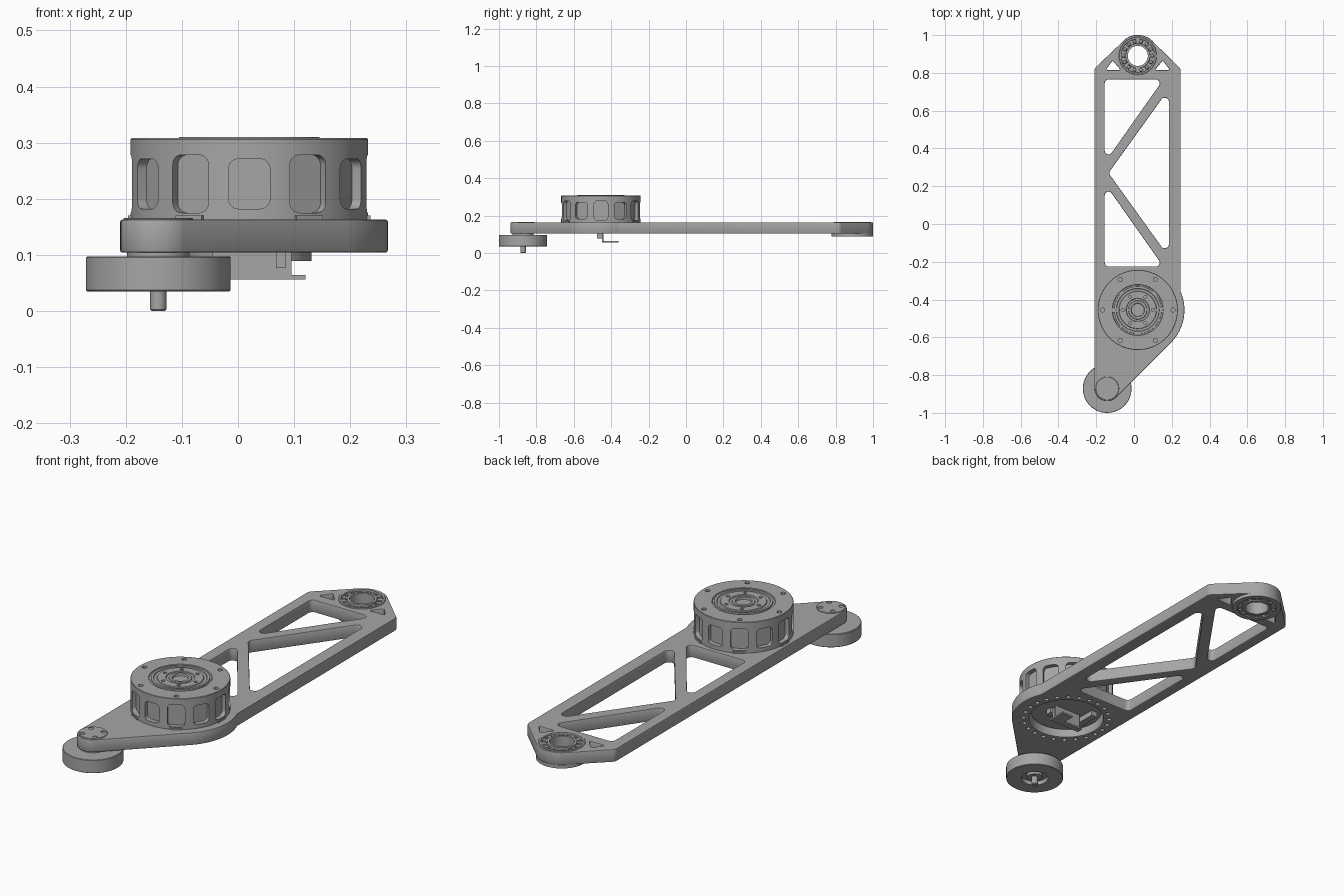
import bpy, bmesh, math
from math import pi, cos, sin, radians
from mathutils import Vector, Matrix

if "Cube" in bpy.data.objects:
    bpy.data.objects.remove(bpy.data.objects["Cube"])

GREY = bpy.data.materials.new("machined_grey")
GREY.use_nodes = True
GREY.diffuse_color = (0.38, 0.38, 0.38, 1)
GREY.node_tree.nodes["Principled BSDF"].inputs["Base Color"].default_value = GREY.diffuse_color

MOTOR = Vector((0.02, -0.455, 0))
HUB = Vector((0.02, 0.89, 0))
WHEEL = Vector((-0.142, -0.871, 0))


def finish(obj, angle=30):
    if not obj.data.materials:
        obj.data.materials.append(GREY)
    bpy.ops.object.select_all(action='DESELECT')
    obj.select_set(True)
    bpy.context.view_layer.objects.active = obj
    bpy.ops.object.shade_smooth_by_angle(angle=radians(angle))
    return obj


def from_bmesh(name, bm):
    bmesh.ops.recalc_face_normals(bm, faces=bm.faces)
    mesh = bpy.data.meshes.new(name)
    bm.to_mesh(mesh)
    bm.free()
    obj = bpy.data.objects.new(name, mesh)
    bpy.context.collection.objects.link(obj)
    return finish(obj)


def lathe(name, centre, profile, steps=96, closed=False):
    """Spin (radius, z) points around a vertical axis."""
    bm = bmesh.new()
    vs = [bm.verts.new((r, 0, z)) for r, z in profile]
    pairs = list(zip(vs, vs[1:])) + ([(vs[-1], vs[0])] if closed else [])
    edges = [bm.edges.new(p) for p in pairs]
    bmesh.ops.spin(bm, geom=vs + edges, cent=(0, 0, 0), axis=(0, 0, 1), angle=2 * pi, steps=steps)
    bmesh.ops.remove_doubles(bm, verts=bm.verts, dist=1e-5)
    bmesh.ops.translate(bm, verts=bm.verts, vec=centre)
    return from_bmesh(name, bm)


def ring(centre, radius, count, start=0.0):
    return [centre + radius * Vector((cos(a), sin(a), 0))
            for a in (start + 2 * pi * i / count for i in range(count))]


def arc(centre, r, a0, a1, n=16):
    return [(centre[0] + r * cos(a), centre[1] + r * sin(a))
            for a in (radians(a0 + (a1 - a0) * i / n) for i in range(n + 1))]


def rounded(points, r, n=6):
    """Polygon with every corner replaced by a tangent arc."""
    pts, out = [Vector((*p, 0)) for p in points], []
    for i, p in enumerate(pts):
        a = (pts[i - 1] - p).normalized()
        b = (pts[(i + 1) % len(pts)] - p).normalized()
        half = a.angle(b) / 2
        c = p + (a + b).normalized() * r / sin(half)
        u, v = (p + a * r / math.tan(half) - c), (p + b * r / math.tan(half) - c)
        out += [tuple((c + u.normalized().slerp(v.normalized(), k / n) * r)[:2]) for k in range(n + 1)]
    return out


def sheet(name, loops, z0, z1, bevel=0.0):
    """Extruded flat outline; every loop after the first is a hole."""
    cu = bpy.data.curves.new(name, 'CURVE')
    cu.dimensions, cu.fill_mode = '2D', 'BOTH'
    cu.extrude, cu.bevel_depth, cu.offset, cu.bevel_resolution = (z1 - z0) / 2 - bevel, bevel, -bevel, 1
    for loop in loops:
        sp = cu.splines.new('POLY')
        sp.points.add(len(loop) - 1)
        sp.use_cyclic_u = True
        for q, (x, y) in zip(sp.points, loop):
            q.co = (x, y, 0, 1)
    obj = bpy.data.objects.new(name, cu)
    bpy.context.collection.objects.link(obj)
    obj.location.z = (z0 + z1) / 2
    bpy.ops.object.select_all(action='DESELECT')
    obj.select_set(True)
    bpy.context.view_layer.objects.active = obj
    bpy.ops.object.convert(target='MESH')
    return finish(bpy.context.object)


def box(name, x, y, z):
    bm = bmesh.new()
    m = Matrix.Translation([(a + b) / 2 for a, b in (x, y, z)]) @ Matrix.Diagonal(
        [b - a for a, b in (x, y, z)] + [1])
    bmesh.ops.create_cube(bm, size=1, matrix=m)
    return from_bmesh(name, bm)


def cut(target, cutter):
    mod = target.modifiers.new("cut", 'BOOLEAN')
    mod.operation, mod.solver, mod.object = 'DIFFERENCE', 'EXACT', cutter
    bpy.context.view_layer.objects.active = target
    bpy.ops.object.modifier_apply(modifier=mod.name)
    bpy.data.objects.remove(cutter)
    finish(target)


def drill(target, points, r, z0, z1):
    bm = bmesh.new()
    for p in points:
        bmesh.ops.create_cone(bm, cap_ends=True, segments=16, radius1=r, radius2=r, depth=z1 - z0,
                              matrix=Matrix.Translation((p.x, p.y, (z0 + z1) / 2)))
    cut(target, from_bmesh("drill", bm))


# Arm plate: outline of arcs, truss windows, bearing seat and motor opening
outline = (arc((0.217, 0.81), 0.03, 0, 45) + arc(HUB, 0.11, 45, 135, 32)
           + arc((-0.18, 0.81), 0.03, 135, 180) + arc(WHEEL, 0.067, 180, 315, 32)
           + arc(MOTOR, 0.247, -45, 23, 32))
holes = [
    rounded([(-0.155, 0.765), (0.155, 0.765), (-0.155, 0.325)], 0.02),
    rounded([(-0.135, 0.27), (0.185, 0.715), (0.185, -0.175)], 0.022),
    rounded([(-0.155, 0.215), (0.155, -0.225), (-0.155, -0.225)], 0.02),
    rounded([(-0.15, 0.815), (-0.07, 0.815), (-0.113, 0.865)], 0.004),
    rounded([(0.19, 0.815), (0.11, 0.815), (0.153, 0.865)], 0.004),
    arc(HUB, 0.099, 0, 354, 59),
    arc(MOTOR, 0.168, 0, 355, 71),
]
holes += [arc(p, 0.009, 0, 330, 11) for p in ring(MOTOR, 0.194, 24, pi / 24)]
sheet("arm_plate", [outline] + holes, 0.104, 0.163, 0.004)

# Motor housing: cap with ring grooves above, shallow cavity beneath
housing = lathe("motor_housing", MOTOR, [
    (0, 0.14), (0.16, 0.14), (0.16, 0.162), (0.212, 0.162), (0.212, 0.306), (0.21, 0.308),
    (0.135, 0.308), (0.133, 0.304), (0.126, 0.304), (0.125, 0.31), (0.114, 0.31), (0.112, 0.306),
    (0.1, 0.306), (0.098, 0.31), (0.062, 0.31), (0.06, 0.306), (0.05, 0.306), (0.048, 0.309),
    (0.036, 0.309), (0.034, 0.3), (0, 0.3)], 120)

# Side windows, alternately tall and short
bm = bmesh.new()
for i in range(12):
    h = 0.0515 if i % 2 == 0 else 0.0445
    loop = rounded([(-0.037, -h), (0.037, -h), (0.037, h), (-0.037, h)], 0.018)
    turn = Matrix.Translation(MOTOR + Vector((0, 0, 0.2265))) @ Matrix.Rotation(i * pi / 6, 4, 'Z')
    face = bm.faces.new([bm.verts.new(turn @ Vector((0.19, u, v))) for u, v in loop])
    ext = bmesh.ops.extrude_face_region(bm, geom=[face])
    shift = turn.to_3x3() @ Vector((0.05, 0, 0))
    bmesh.ops.translate(bm, verts=[g for g in ext["geom"] if isinstance(g, bmesh.types.BMVert)], vec=shift)
cut(housing, from_bmesh("window_cutter", bm))
drill(housing, ring(MOTOR, 0.186, 6), 0.011, 0.298, 0.32)
drill(housing, ring(MOTOR, 0.08, 6), 0.008, 0.3, 0.32)

# Mounting feet around the motor base
for i in range(6):
    foot = box(f"motor_foot_{i + 1}", (0.19, 0.216), (-0.027, 0.027), (0.162, 0.17))
    foot.location = MOTOR
    foot.rotation_euler.z = i * pi / 3

# Sensor bracket hanging below the motor
box("bracket_wall", (-0.045, 0.095), (-0.45, -0.44), (0.057, 0.142))
box("bracket_ledge", (0.06, 0.12), (-0.45, -0.362), (0.056, 0.064))
box("bracket_ledge_side", (-0.045, 0.06), (-0.45, -0.42), (0.056, 0.064))
box("bracket_rib", (0.068, 0.085), (-0.475, -0.45), (0.077, 0.142))
box("bracket_base", (-0.09, 0.1), (-0.5, -0.47), (0.115, 0.142))
box("bracket_base_side", (-0.09, -0.06), (-0.47, -0.37), (0.115, 0.142))

# Bearing at the far end of the arm
lathe("bearing_outer_ring", HUB, [(0.1, 0.106), (0.1, 0.163), (0.098, 0.165), (0.09, 0.165), (0.088, 0.155),
                                  (0.088, 0.089), (0.111, 0.089), (0.111, 0.106)], 72, True)
lathe("bearing_inner_ring", HUB, [(0.053, 0.089), (0.053, 0.165), (0.064, 0.165), (0.066, 0.155),
                                  (0.066, 0.089)], 72, True)
cage = lathe("bearing_cage", HUB, [(0.065, 0.094), (0.065, 0.158), (0.089, 0.158), (0.089, 0.094)], 72, True)
drill(cage, ring(HUB, 0.077, 14), 0.0095, 0.08, 0.17)
bm = bmesh.new()
for p in ring(HUB, 0.077, 14):
    for z in (0.105, 0.147):
        bmesh.ops.create_uvsphere(bm, u_segments=12, v_segments=8, radius=0.0093,
                                  matrix=Matrix.Translation((p.x, p.y, z)))
from_bmesh("bearing_balls", bm)

# Wheel, axle and cap at the near end
lathe("wheel", WHEEL, [(0, 0.097), (0.127, 0.097), (0.129, 0.095), (0.129, 0.037), (0.127, 0.035),
                       (0.06, 0.035), (0.06, 0.055), (0.036, 0.055), (0.034, 0.04), (0, 0.04)])
lathe("axle", WHEEL, [(0, 0), (0.012, 0), (0.0145, 0.003), (0.0145, 0.06), (0, 0.06)], 32)
lathe("wheel_spacer", WHEEL, [(0, 0.09), (0.056, 0.09), (0.056, 0.11), (0, 0.11)], 48)
cap = lathe("axle_cap", WHEEL, [(0, 0.15), (0.062, 0.15), (0.062, 0.164), (0.06, 0.166), (0, 0.166)], 64)
drill(cap, ring(WHEEL, 0.045, 4, pi / 4), 0.011, 0.156, 0.18)
